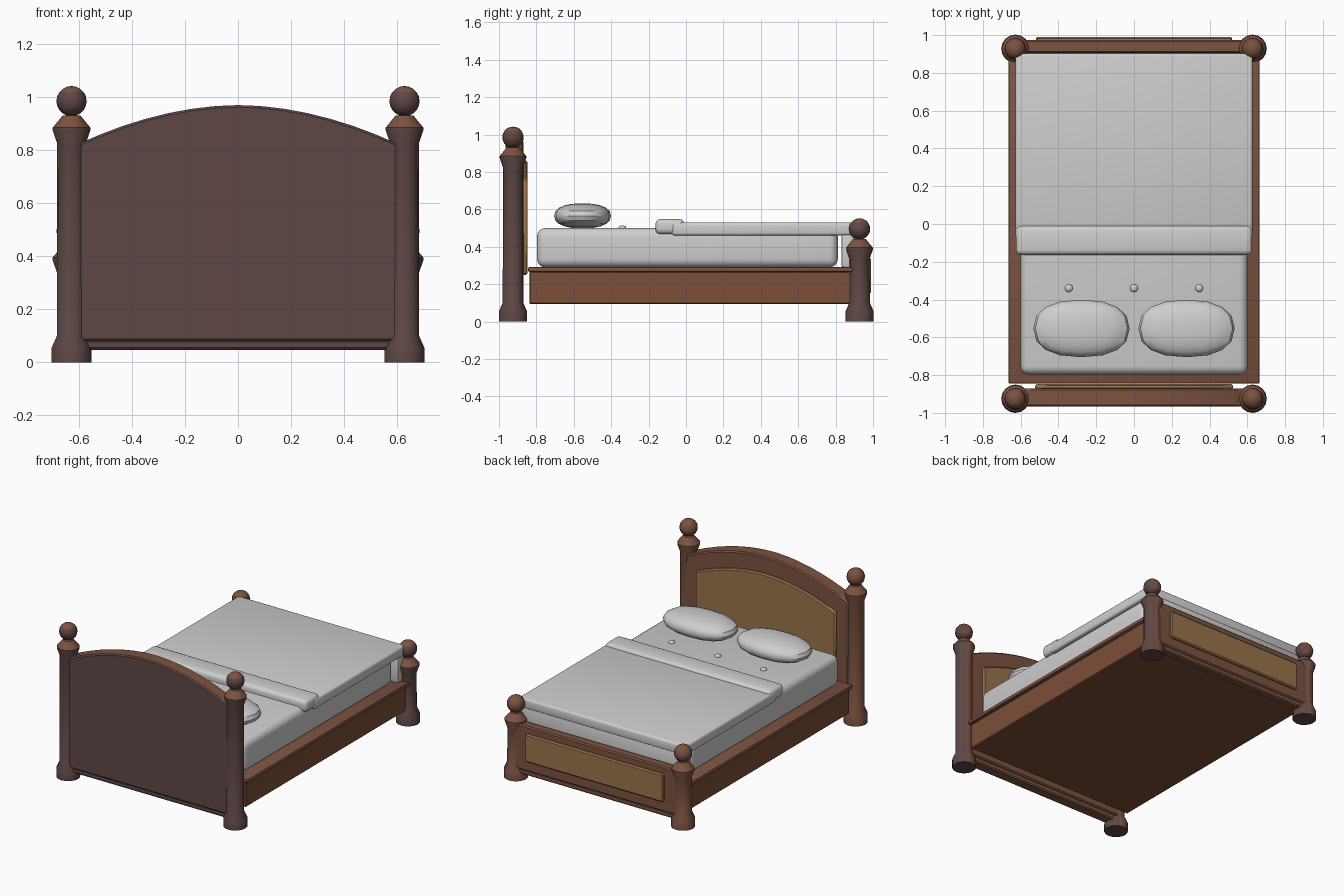
import bpy, bmesh, math
from mathutils import Matrix, Vector

if "Cube" in bpy.data.objects:
    bpy.data.objects.remove(bpy.data.objects["Cube"], do_unlink=True)


def material(name, color):
    m = bpy.data.materials.new(name)
    m.use_nodes = True
    m.diffuse_color = (*color, 1)
    bsdf = m.node_tree.nodes["Principled BSDF"]
    bsdf.inputs["Base Color"].default_value = (*color, 1)
    bsdf.inputs["Roughness"].default_value = 0.8
    return m


WOOD = material("warm brown wood", (0.2, 0.085, 0.052))
DARK = material("dull brown wood", (0.112, 0.064, 0.06))
RAIL = material("orange brown wood", (0.2, 0.077, 0.04))
GOLD = material("golden wood panel", (0.32, 0.175, 0.07))
LINEN = material("pale grey linen", (0.62, 0.62, 0.62))


def finish(name, bm, mats, rule=None, bevel=0, segments=2):
    """Turn a bmesh into a smooth shaded object, with an optional bevel and face colour rule."""
    bmesh.ops.recalc_face_normals(bm, faces=bm.faces)
    if bevel:
        bmesh.ops.bevel(bm, geom=bm.edges[:], offset=bevel, segments=segments,
                        profile=0.5, affect='EDGES')
    bm.normal_update()
    if rule:
        for f in bm.faces:
            f.material_index = int(rule(f.normal))
    mesh = bpy.data.meshes.new(name)
    bm.to_mesh(mesh)
    bm.free()
    obj = bpy.data.objects.new(name, mesh)
    bpy.context.collection.objects.link(obj)
    for m in mats:
        mesh.materials.append(m)
    bpy.ops.object.select_all(action='DESELECT')
    obj.select_set(True)
    bpy.context.view_layer.objects.active = obj
    bpy.ops.object.shade_smooth_by_angle(angle=math.radians(35))
    return obj


def box(name, x, y, z, mat, bevel=0, segments=2):
    """Box from (low, high) ranges."""
    bm = bmesh.new()
    size = Vector([r[1] - r[0] for r in (x, y, z)])
    mid = Vector([(r[1] + r[0]) / 2 for r in (x, y, z)])
    bmesh.ops.create_cube(bm, size=1, matrix=Matrix.Translation(mid) @ Matrix.Diagonal((*size, 1)))
    return finish(name, bm, [mat], None, bevel, segments)


def board(name, half, y, bottom, side_top, rise, mats, rule=None, bevel=0.008):
    """Upright board with an arched top edge."""
    bm = bmesh.new()
    steps = 14 if rise else 1
    outline = [(-half, bottom), (half, bottom)]
    for i in range(steps + 1):
        t = 1 - 2 * i / steps
        outline.append((half * t, side_top + rise * (1 - abs(t) ** 1.9)))
    face = bm.faces.new([bm.verts.new((px, y[0], pz)) for px, pz in outline])
    out = bmesh.ops.extrude_face_region(bm, geom=[face])
    moved = [v for v in out["geom"] if isinstance(v, bmesh.types.BMVert)]
    bmesh.ops.translate(bm, verts=moved, vec=(0, y[1] - y[0], 0))
    return finish(name, bm, mats, rule, bevel, 1)


def post(name, x, y, top):
    """Turned post with a flared foot, a flared collar and a ball; top is the collar height."""
    profile = [(0, 0), (0.075, 0), (0.075, 0.055), (0.055, 0.1), (0.054, top - 0.06),
               (0.071, top - 0.01), (0.071, top), (0.034, top + 0.045), (0, top + 0.05)]
    bm = bmesh.new()
    verts = [bm.verts.new((r, 0, z)) for r, z in profile]
    edges = [bm.edges.new(pair) for pair in zip(verts, verts[1:])]
    bmesh.ops.spin(bm, geom=verts + edges, cent=(0, 0, 0), axis=(0, 0, 1),
                   angle=2 * math.pi, steps=16)
    bmesh.ops.remove_doubles(bm, verts=bm.verts, dist=0.0005)
    bmesh.ops.create_uvsphere(bm, u_segments=16, v_segments=10, radius=0.057,
                              matrix=Matrix.Translation((0, 0, top + 0.1)))
    bmesh.ops.translate(bm, verts=bm.verts, vec=(x, y, 0))
    return finish(name, bm, [WOOD, DARK],
                  lambda n: n.z < 0.45 and (n.y < -0.3 or n.x > 0.5) or n.z < -0.5)


def ellipsoid(name, centre, size, mat, power=1.0, u=16, v=10):
    """Stretched sphere; a power under 1 makes it boxier."""
    bm = bmesh.new()
    bmesh.ops.create_uvsphere(bm, u_segments=u, v_segments=v, radius=1)
    for p in bm.verts:
        p.co = Vector([c + s * math.copysign(abs(a) ** power, a)
                       for c, s, a in zip(centre, size, p.co)])
    return finish(name, bm, [mat])


def facing_back(n):
    return n.y < -0.5


# Four turned posts
for side, label in ((-1, "right"), (1, "left")):
    post(f"head_post_{label}", side * 0.628, -0.925, 0.885)
    post(f"foot_post_{label}", side * 0.628, 0.928, 0.395)

# Headboard and footboard with raised panels and bottom bars
board("headboard", 0.61, (-0.965, -0.87), 0.08, 0.82, 0.15, [WOOD, DARK], facing_back)
board("headboard_panel", 0.525, (-0.875, -0.848), 0.25, 0.74, 0.12, [GOLD])
board("headboard_bottom_bar", 0.61, (-0.955, -0.88), 0.047, 0.085, 0, [WOOD, DARK], facing_back)
board("footboard", 0.61, (0.905, 0.973), 0.08, 0.385, 0, [WOOD, DARK], facing_back)
board("footboard_panel", 0.52, (0.965, 0.99), 0.15, 0.34, 0, [GOLD])
board("footboard_bottom_bar", 0.61, (0.912, 0.966), 0.047, 0.085, 0, [WOOD, DARK], facing_back)

# Bed frame and its overhanging ledge
box("bed_frame", (-0.645, 0.645), (-0.837, 0.91), (0.093, 0.267), RAIL, 0.006, 1)
box("frame_ledge", (-0.665, 0.665), (-0.845, 0.91), (0.265, 0.291), WOOD, 0.008)

# Mattress and bedding
box("mattress", (-0.602, 0.602), (-0.797, 0.812), (0.29, 0.5), LINEN, 0.045, 4)
box("blanket", (-0.628, 0.628), (-0.075, 0.903), (0.46, 0.53), LINEN, 0.015, 3)
box("blanket_foot_drop", (-0.62, 0.62), (0.832, 0.9), (0.29, 0.48), LINEN, 0.01)
box("blanket_fold", (-0.625, 0.625), (-0.163, -0.01), (0.468, 0.548), LINEN, 0.025, 3)

# Pillows and mattress buttons
for side, label in ((-1, "right"), (1, "left")):
    ellipsoid(f"pillow_{label}", (side * 0.278, -0.553, 0.565), (0.255, 0.152, 0.067), LINEN, 0.85)
for i, x in enumerate((-0.345, 0, 0.345)):
    ellipsoid(f"mattress_button_{i + 1}", (x, -0.34, 0.5), (0.021, 0.021, 0.014), LINEN, 1, 12, 8)
